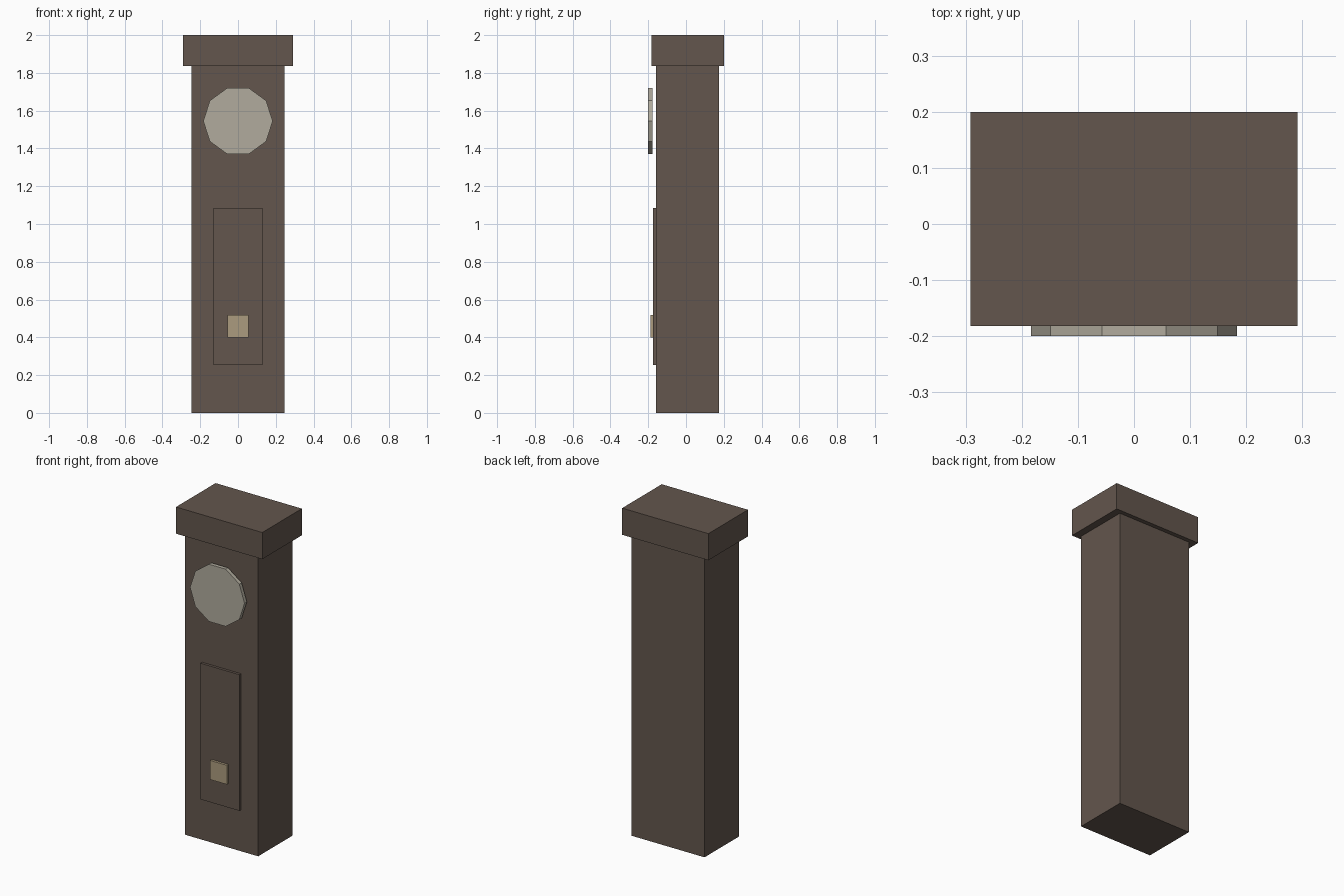
import bpy
import math

cube = bpy.data.objects.get("Cube")
if cube:
    bpy.data.objects.remove(cube, do_unlink=True)


def material(name, rgb):
    mat = bpy.data.materials.new(name)
    mat.use_nodes = True
    mat.diffuse_color = (*rgb, 1)
    mat.node_tree.nodes["Principled BSDF"].inputs["Base Color"].default_value = (*rgb, 1)
    return mat


def box(name, width, y, z, mat):
    """Box centred on x, spanning the given y and z ranges."""
    bpy.ops.mesh.primitive_cube_add(size=1, location=(0, sum(y) / 2, sum(z) / 2))
    obj = bpy.context.object
    obj.name = name
    obj.scale = (width, y[1] - y[0], z[1] - z[0])
    bpy.ops.object.transform_apply(location=False, rotation=False, scale=True)
    obj.data.materials.append(mat)
    return obj


wood = material("dark wood", (0.125, 0.093, 0.074))
ivory = material("ivory", (0.44, 0.41, 0.34))
brass = material("dull brass", (0.41, 0.33, 0.21))

# Wooden case and overhanging hood
box("case", 0.494, (-0.158, 0.174), (0, 1.837), wood)
box("hood", 0.583, (-0.182, 0.2), (1.837, 2), wood)

# Raised door with the pendulum bob in front
box("door", 0.262, (-0.174, -0.158), (0.253, 1.085), wood)
box("pendulum_bob", 0.113, (-0.189, -0.174), (0.4, 0.517), brass)

# Ten-sided dial, corners pointing left and right
bpy.ops.mesh.primitive_cylinder_add(vertices=10, radius=0.184, depth=0.023,
                                    location=(0, -0.1885, 1.545))
dial = bpy.context.object
dial.name = "dial"
dial.rotation_euler = (math.pi / 2, math.radians(18), 0)
bpy.ops.object.transform_apply(location=False, rotation=True, scale=False)
dial.data.materials.append(ivory)
